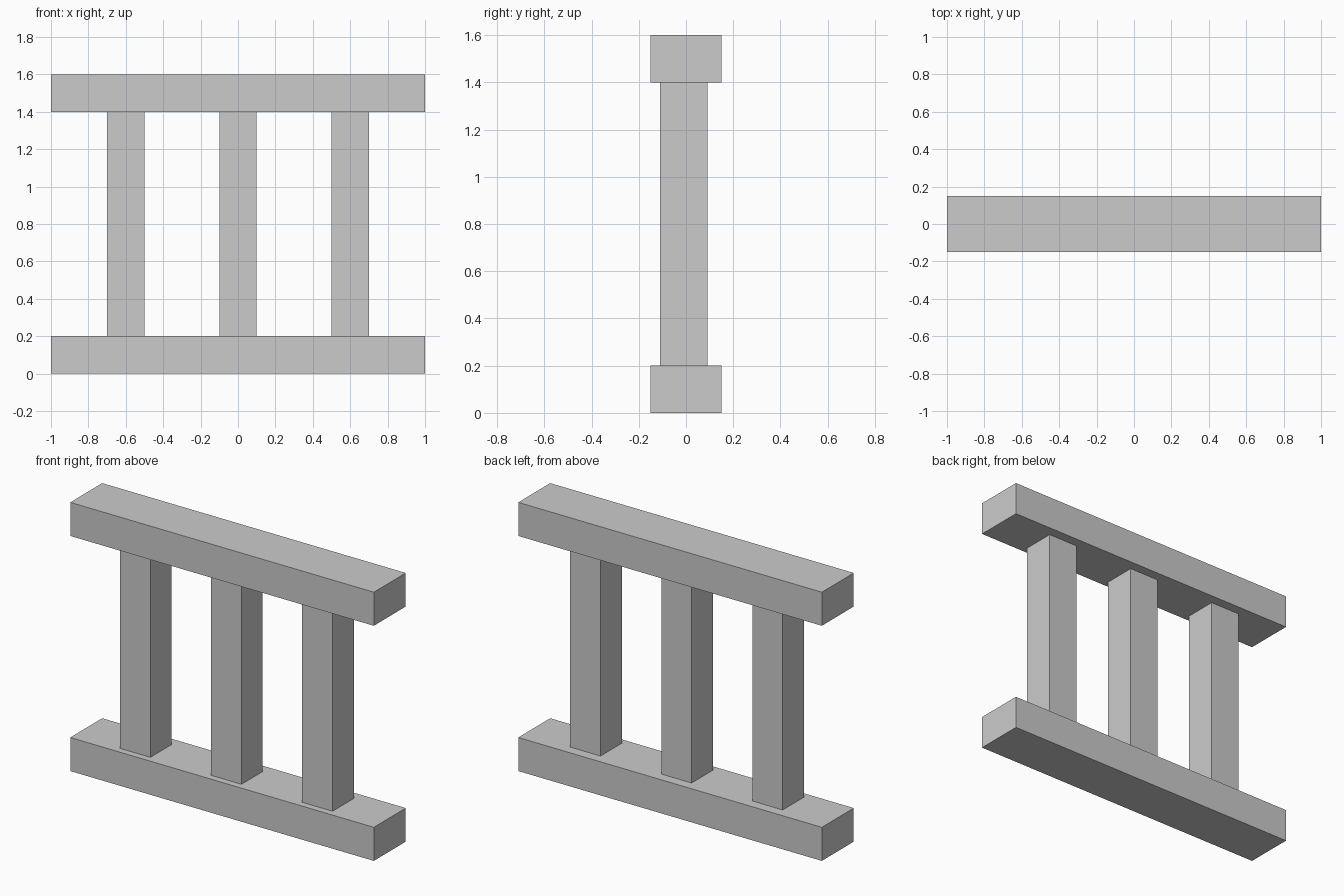
import bpy

if "Cube" in bpy.data.objects:
    bpy.data.objects.remove(bpy.data.objects["Cube"])


def box(name, size, center):
    """Add a box with its size baked into the mesh."""
    bpy.ops.mesh.primitive_cube_add(size=1, location=center)
    obj = bpy.context.object
    obj.name = name
    obj.scale = size
    bpy.ops.object.transform_apply(location=False, rotation=False, scale=True)
    return obj


RAIL = (2.0, 0.3, 0.2)
POST = (0.2, 0.2, 1.2)

# Horizontal rails
box("bottom_rail", RAIL, (0, 0, 0.1))
box("top_rail", RAIL, (0, 0, 1.5))

# Upright posts, set slightly towards the front
for side, x in (("left", -0.6), ("middle", 0.0), ("right", 0.6)):
    box(f"{side}_post", POST, (x, -0.01, 0.8))
